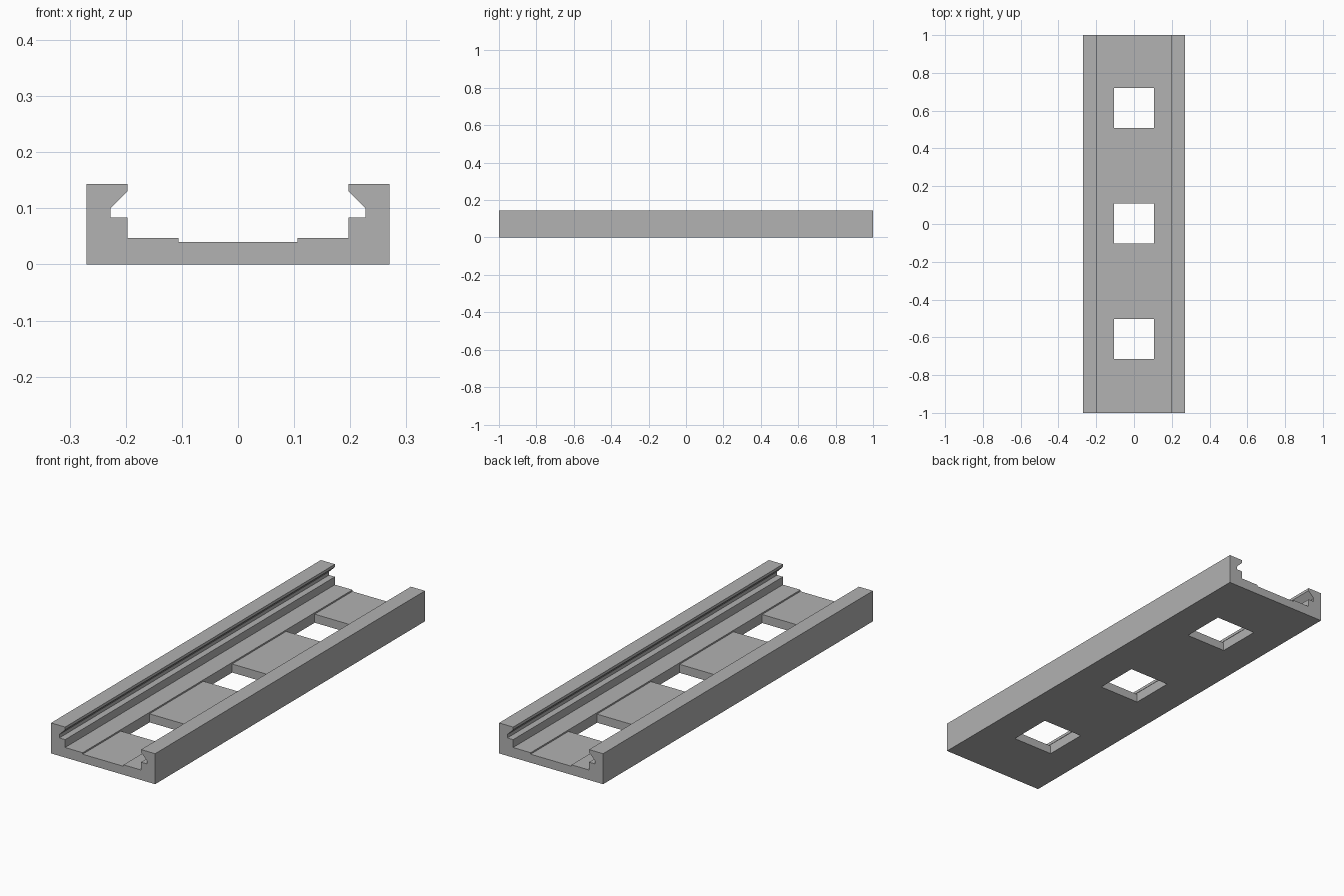
import bpy
import bmesh

cube = bpy.data.objects.get("Cube")
if cube:
    bpy.data.objects.remove(cube, do_unlink=True)

# Plain grey material
grey = bpy.data.materials.new("plain_grey")
grey.use_nodes = True
colour = (0.445, 0.445, 0.445, 1)
grey.diffuse_color = colour
grey.node_tree.nodes["Principled BSDF"].inputs["Base Color"].default_value = colour

# Right-hand half of the channel section, from the base up and over the rail
HOLE = 0.106
FLOOR = 0.04
half = [(HOLE, 0), (0.27, 0), (0.27, 0.143), (0.197, 0.143), (0.197, 0.13),
        (0.227, 0.1), (0.227, 0.084), (0.197, 0.084), (0.197, 0.047),
        (HOLE, 0.047), (HOLE, FLOOR)]
section = half + [(-x, z) for x, z in reversed(half)]
n = len(section)
floor_edge = len(half) - 1
base_edge = n - 1

# Stations along the length: ends plus both sides of each square hole
stations = [-1]
for centre in (-0.61, 0.002, 0.614):
    stations += [centre - HOLE, centre + HOLE]
stations.append(1)

bm = bmesh.new()
rings = [[bm.verts.new((x, y, z)) for x, z in section] for y in stations]

# Channel walls, left open where the holes pass through the floor
for s, (a, b) in enumerate(zip(rings, rings[1:])):
    is_hole = s % 2 == 1
    for i in range(n):
        j = (i + 1) % n
        if not (is_hole and i in (floor_edge, base_edge)):
            bm.faces.new((a[i], a[j], b[j], b[i]))
    if is_hole:
        # Four inner walls of the hole
        lower_right, upper_right = 0, floor_edge
        upper_left, lower_left = floor_edge + 1, base_edge
        for low, high in ((lower_right, upper_right), (lower_left, upper_left)):
            bm.faces.new((a[low], b[low], b[high], a[high]))
        for ring in (a, b):
            bm.faces.new([ring[k] for k in (lower_right, upper_right, upper_left, lower_left)])

# End caps
bm.faces.new(rings[0])
bm.faces.new(rings[-1])
bmesh.ops.recalc_face_normals(bm, faces=bm.faces[:])

mesh = bpy.data.meshes.new("slotted_rail_channel")
bm.to_mesh(mesh)
bm.free()
mesh.materials.append(grey)
rail = bpy.data.objects.new("slotted_rail_channel", mesh)
bpy.context.collection.objects.link(rail)
